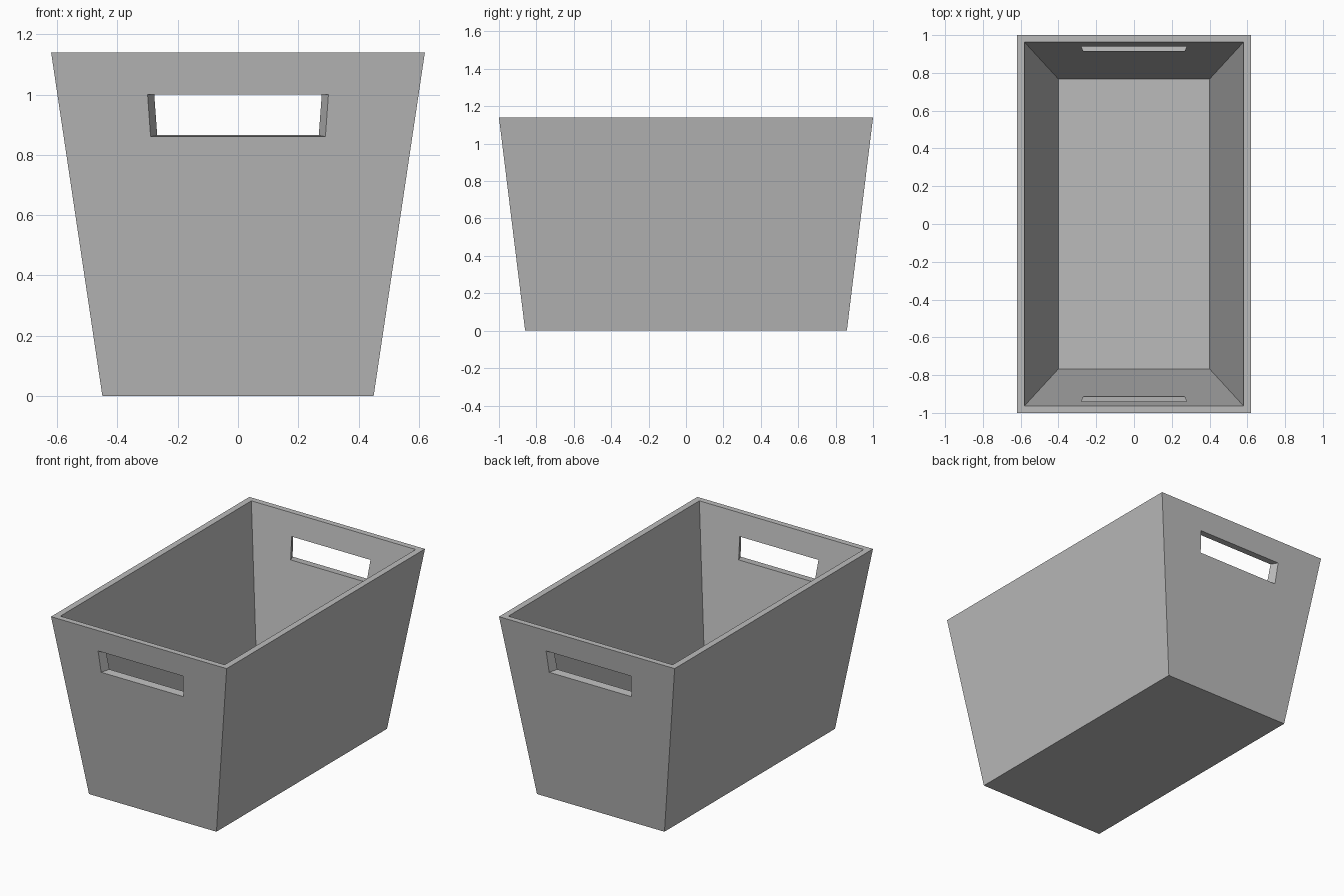
import bpy
import bmesh

default = bpy.data.objects.get("Cube")
if default:
    bpy.data.objects.remove(default, do_unlink=True)

HEIGHT, FLOOR = 1.14, 0.04

# One plain grey finish
grey = bpy.data.materials.new("plain grey")
grey.use_nodes = True
grey.diffuse_color = (0.5, 0.5, 0.5, 1)
grey.node_tree.nodes["Principled BSDF"].inputs["Base Color"].default_value = grey.diffuse_color

bm = bmesh.new()


def ring(points):
    return [bm.verts.new(p) for p in points]


def rectangle(x, y, z):
    return ring([(-x, -y, z), (x, -y, z), (x, y, z), (-x, y, z)])


def bridge(a, b, sides=range(4)):
    """Join two four-point loops with quads on the chosen sides."""
    for i in sides:
        j = (i + 1) % 4
        bm.faces.new((a[i], a[j], b[j], b[i]))


def wall_depth(low, high, z):
    """Depth of a sloping end wall at height z."""
    t = (z - low[0].co.z) / (high[0].co.z - low[0].co.z)
    return abs(low[0].co.y) * (1 - t) + abs(high[0].co.y) * t


def slot_loop(low, high, side, bottom, top):
    """Tapered handle opening lying on an end wall; bottom and top are (half width, z)."""
    corners = [(-bottom[0], bottom[1]), (bottom[0], bottom[1]),
               (top[0], top[1]), (-top[0], top[1])]
    return ring([(x, side * wall_depth(low, high, z), z) for x, z in corners])


# Tapered outer shell and inner cavity
outer_low = rectangle(0.45, 0.86, 0)
outer_high = rectangle(0.62, 1.0, HEIGHT)
inner_low = rectangle(0.40, 0.767, FLOOR)
inner_high = rectangle(0.58, 0.963, HEIGHT)

bm.faces.new(outer_low)
bm.faces.new(inner_low)
bridge(outer_high, inner_high)
for low, high in ((outer_low, outer_high), (inner_low, inner_high)):
    bridge(low, high, sides=(1, 3))

# End walls, each pierced by a handle slot
for side, left, right in ((-1, 0, 1), (1, 3, 2)):
    outer_slot = slot_loop(outer_low, outer_high, side, (0.29, 0.86), (0.30, 1.0))
    inner_slot = slot_loop(inner_low, inner_high, side, (0.268, 0.865), (0.278, 1.002))
    for low, high, slot in ((outer_low, outer_high, outer_slot),
                            (inner_low, inner_high, inner_slot)):
        bridge([low[left], low[right], high[right], high[left]], slot)
    bridge(outer_slot, inner_slot)

bmesh.ops.recalc_face_normals(bm, faces=bm.faces)
mesh = bpy.data.meshes.new("storage_bin")
bm.to_mesh(mesh)
bm.free()
mesh.materials.append(grey)
storage_bin = bpy.data.objects.new("storage_bin", mesh)
bpy.context.collection.objects.link(storage_bin)
